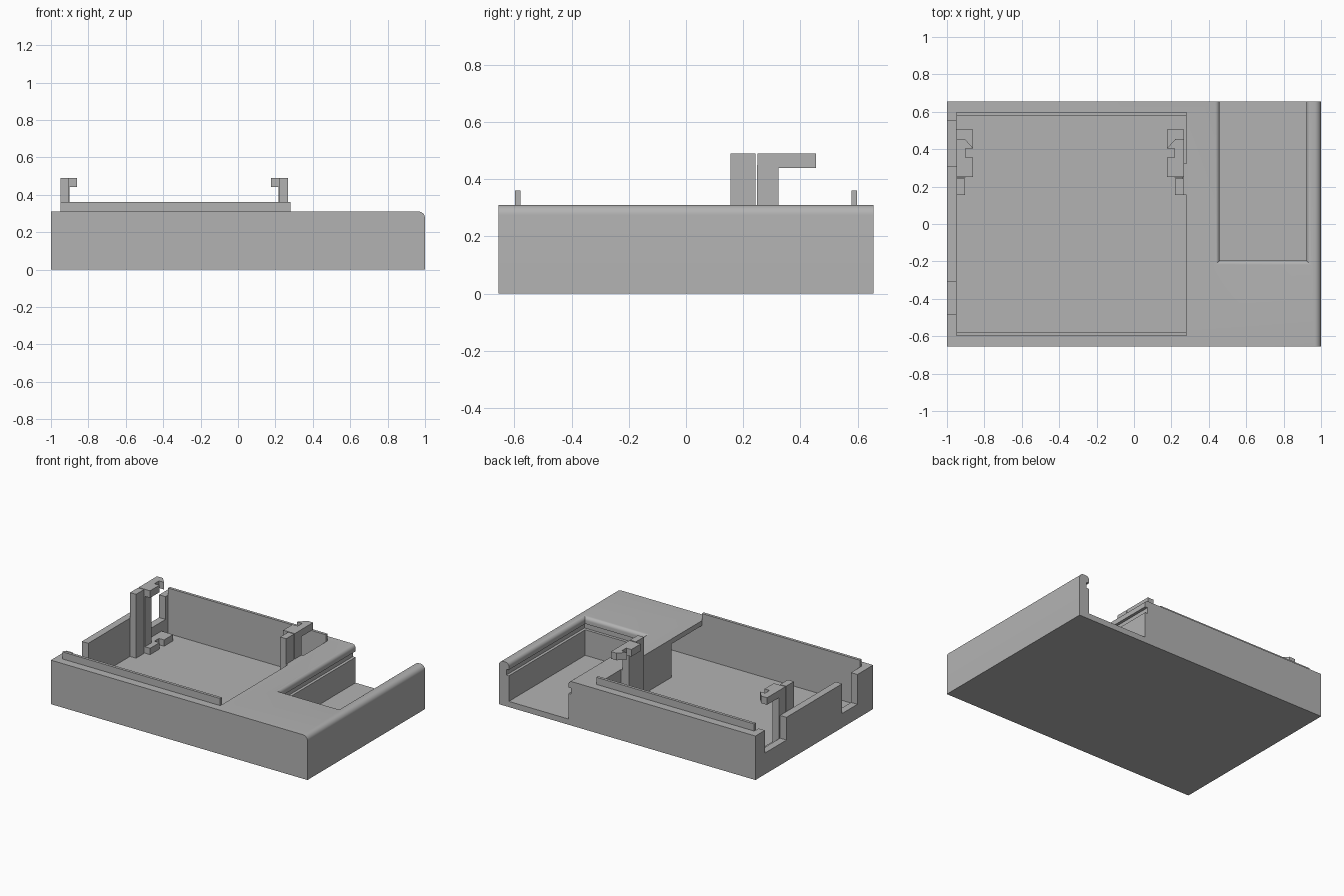
import bpy, bmesh
from math import sin, cos, pi

cube = bpy.data.objects.get("Cube")
if cube:
    bpy.data.objects.remove(cube, do_unlink=True)

# One plain grey plastic
grey = bpy.data.materials.new("grey_plastic")
grey.use_nodes = True
COLOUR = (0.45, 0.45, 0.45, 1)
grey.diffuse_color = COLOUR
grey.node_tree.nodes["Principled BSDF"].inputs["Base Color"].default_value = COLOUR

FLOOR, TOP = 0.04, 0.31
HALF_Y = 0.655
BAY_L, BAY_R, BAY_Y = -0.95, 0.28, 0.578


def finish(bm, name):
    bmesh.ops.recalc_face_normals(bm, faces=bm.faces)
    mesh = bpy.data.meshes.new(name)
    bm.to_mesh(mesh)
    bm.free()
    mesh.materials.append(grey)
    obj = bpy.data.objects.new(name, mesh)
    bpy.context.collection.objects.link(obj)
    return obj


def loft(name, rings):
    """Skin a stack of equal-length point rings and cap both ends."""
    bm = bmesh.new()
    loops = [[bm.verts.new(p) for p in ring] for ring in rings]
    n = len(loops[0])
    for a, b in zip(loops, loops[1:]):
        for i in range(n):
            j = (i + 1) % n
            bm.faces.new((a[i], a[j], b[j], b[i]))
    bm.faces.new(loops[0][::-1])
    bm.faces.new(loops[-1])
    return finish(bm, name)


def plate(name, outline, z0, z1):
    return loft(name, [[(x, y, z) for x, y in outline] for z in (z0, z1)])


def box(name, x0, x1, y0, y1, z0, z1):
    return plate(name, [(x0, y0), (x1, y0), (x1, y1), (x0, y1)], z0, z1)


def cut(obj, cutter):
    cutter.hide_render = True
    mod = obj.modifiers.new("cut", "BOOLEAN")
    mod.operation, mod.solver, mod.object = "DIFFERENCE", "EXACT", cutter
    bpy.context.view_layer.update()
    baked = bpy.data.meshes.new_from_object(
        obj.evaluated_get(bpy.context.evaluated_depsgraph_get()))
    obj.modifiers.clear()
    obj.data = baked
    bpy.data.objects.remove(cutter, do_unlink=True)


# Base slab with one rounded long top edge
R = 0.035
arc = [(1 - R + R * cos(a), TOP - R + R * sin(a))
       for a in (i * pi / 16 for i in range(9))]
profile = [(-1, 0), (1, 0)] + arc + [(-1, TOP)]
base = loft("base_case", [[(x, y, z) for x, z in profile]
                          for y in (-HALF_Y, HALF_Y)])

# Open bay and the hollow running from it beneath the top plate
cut(base, box("bay_cutter", BAY_L, BAY_R, -BAY_Y, BAY_Y, FLOOR, 0.4))
cut(base, box("hollow_cutter", 0.2, 0.95, -BAY_Y, -0.24, FLOOR, 0.275))

# Notches in the end wall
cut(base, box("notch_cutter", -1.1, -0.94, 0.31, 0.55, 0.15, 0.4))
cut(base, box("notch_cutter", -1.1, -0.94, -0.48, -0.31, 0.1, 0.4))

# Channel open at the back: straight walls, a groove, then a rounded lip
lip = 0.025
steps = [(FLOOR, 0), (0.22, 0), (0.22, 0.02), (0.262, 0.02), (0.262, 0)]
steps += [(TOP - lip + lip * sin(a), lip - lip * cos(a))
          for a in (i * pi / 12 for i in range(7))]
steps.append((0.4, lip))


def channel_ring(z, grow):
    x0, x1, y0, y1 = 0.458 - grow, 0.922 + grow, -0.195 - grow, 0.8
    return [(x0, y0, z), (x1, y0, z), (x1, y1, z), (x0, y1, z)]


cut(base, loft("channel_cutter", [channel_ring(*s) for s in steps]))

# Rails along both sides of the bay
for side, name in ((-1, "front_rail"), (1, "back_rail")):
    ys = sorted((side * 0.578, side * 0.598))
    box(name, BAY_L, BAY_R, ys[0], ys[1], TOP - 0.01, 0.36)


# Pair of hooked posts, described by distance inward from the post's outer face
def clip(name, outer, way):
    def at(points):
        return [(outer + way * d, y) for d, y in points]

    def block(part, d, y0, y1, z0, z1):
        plate(name + part, at([(0, y0), (d, y0), (d, y1), (0, y1)]), z0, z1)

    block("_stop_post", 0.047, 0.155, 0.243, FLOOR - 0.01, 0.49)
    block("_hook_post", 0.05, 0.249, 0.323, FLOOR - 0.01, 0.45)
    stem = [(0, 0.25), (0.09, 0.25), (0.09, 0.355), (0.05, 0.355),
            (0.05, 0.405), (0.09, 0.405)]
    plate(name + "_upper_hook", at(stem + [(0.045, 0.455), (0, 0.455)]), 0.44, 0.49)
    plate(name + "_lower_hook", at(stem + [(0.09, 0.505), (0, 0.505)]),
          FLOOR - 0.01, 0.085)


clip("right_clip", -0.95, 1)
clip("left_clip", 0.267, -1)
box("left_clip_support", 0.26, 0.285, 0.155, 0.323, FLOOR - 0.01, TOP)

# Smooth only the rounded edges
bpy.ops.object.select_all(action="DESELECT")
base.select_set(True)
bpy.context.view_layer.objects.active = base
bpy.ops.object.shade_smooth_by_angle(angle=pi / 6)
